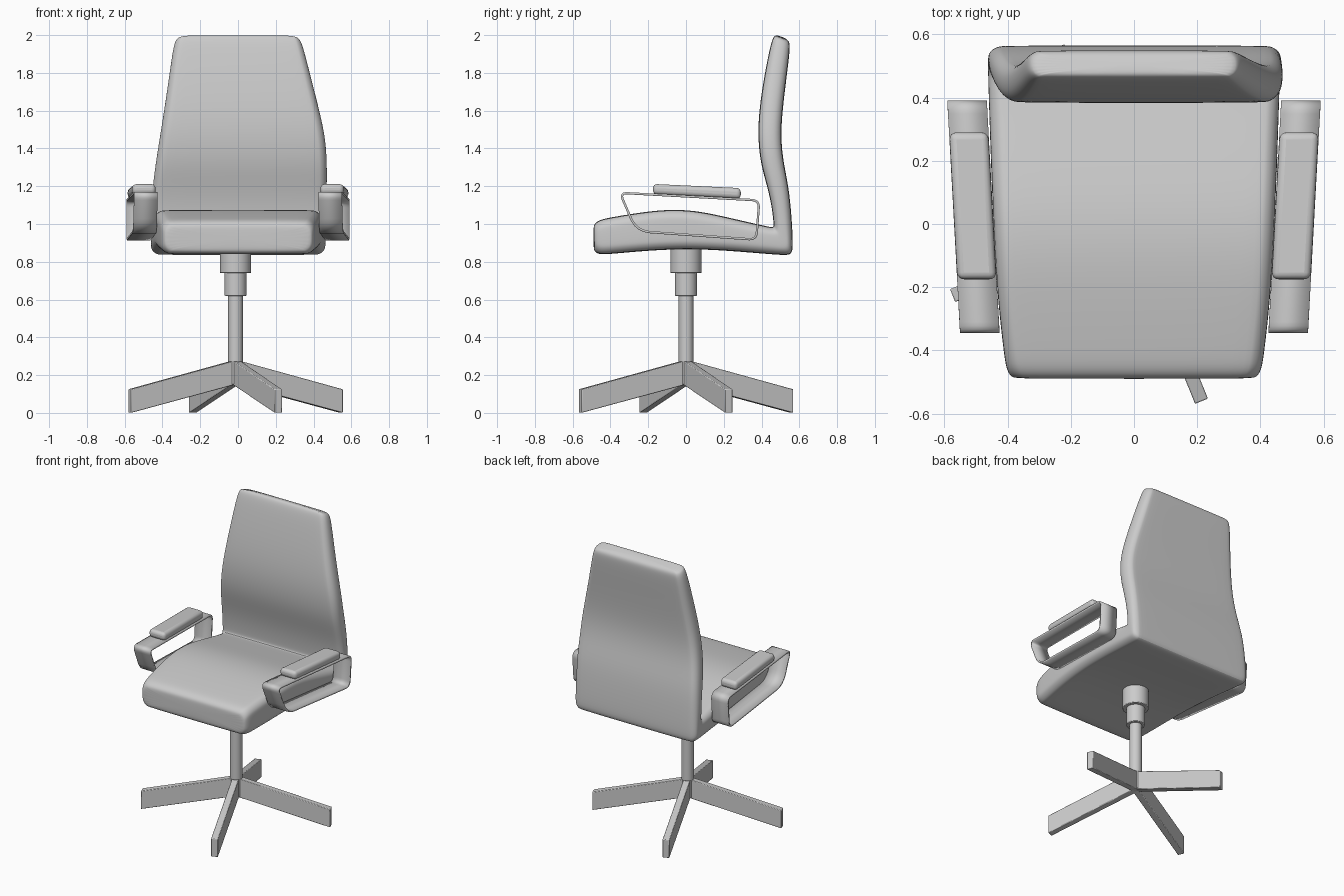
import bpy, bmesh, math
from mathutils import Vector

if "Cube" in bpy.data.objects:
    bpy.data.objects.remove(bpy.data.objects["Cube"])

CX = -0.013  # pedestal axis


def make(name, verts, faces, recalc=True):
    me = bpy.data.meshes.new(name)
    me.from_pydata([tuple(v) for v in verts], [], faces)
    bm = bmesh.new()
    bm.from_mesh(me)
    bmesh.ops.recalc_face_normals(bm, faces=bm.faces)
    bm.to_mesh(me)
    bm.free()
    ob = bpy.data.objects.new(name, me)
    bpy.context.collection.objects.link(ob)
    return ob


def smooth(ob, angle=35):
    bpy.ops.object.select_all(action='DESELECT')
    ob.select_set(True)
    bpy.context.view_layer.objects.active = ob
    bpy.ops.object.shade_smooth_by_angle(angle=math.radians(angle))


def bevel(ob, width, segments):
    m = ob.modifiers.new("bevel", 'BEVEL')
    m.width, m.segments, m.limit_method = width, segments, 'ANGLE'


def mirror(ob):
    m = ob.modifiers.new("mirror", 'MIRROR')
    m.use_axis[0] = True


def loft(name, rings):
    n = len(rings[0])
    faces = [[k * n + i, k * n + (i + 1) % n, (k + 1) * n + (i + 1) % n, (k + 1) * n + i]
             for k in range(len(rings) - 1) for i in range(n)]
    faces += [list(range(n)), list(range((len(rings) - 1) * n, len(rings) * n))]
    return make(name, [p for r in rings for p in r], faces)


# Seat and back shell: stations of inner y,z / outer y,z / left and right x
stations = [
    (-.49, .975, -.49, .87, -.37, .37), (-.487, 1.0, -.482, .85, -.39, .39),
    (-.46, 1.022, -.455, .838, -.405, .405), (-.40, 1.035, -.40, .841, -.413, .413),
    (-.25, 1.06, -.25, .855, -.43, .43), (-.1, 1.078, -.1, .865, -.44, .44),
    (.05, 1.072, .05, .867, -.447, .447), (.2, 1.04, .2, .86, -.453, .453),
    (.35, 1.005, .35, .848, -.458, .458), (.44, .985, .51, .835, -.462, .462),
    (.463, .982, .562, .835, -.462, .464), (.465, 1.0, .567, .89, -.462, .465),
    (.453, 1.1, .56, 1.03, -.46, .467), (.43, 1.2, .545, 1.19, -.452, .47),
    (.395, 1.32, .515, 1.33, -.435, .471), (.381, 1.45, .503, 1.45, -.415, .463),
    (.385, 1.58, .508, 1.57, -.395, .437), (.405, 1.73, .524, 1.71, -.373, .40),
    (.433, 1.88, .543, 1.86, -.352, .362), (.45, 1.955, .55, 1.93, -.34, .342),
    (.462, 1.99, .549, 1.962, -.328, .328), (.478, 2.003, .532, 1.982, -.305, .305)]


def section(yi, zi, yo, zo, xl, xr):
    inner, outer = Vector((0, yi, zi)), Vector((0, yo, zo))
    mid, axis = (inner + outer) / 2, (inner - outer).normalized()
    cx, hw, ht = (xl + xr) / 2, (xr - xl) / 2, (inner - outer).length / 2
    r = min(.055, ht * .85)
    pts = []
    for q, (sx, st) in enumerate([(1, 1), (-1, 1), (-1, -1), (1, -1)]):
        for k in range(5):
            a = (q + k / 4) * math.pi / 2
            p = mid + axis * (st * (ht - r) + r * math.sin(a))
            p.x = cx + sx * (hw - r) + r * math.cos(a)
            pts.append(p)
    return pts


shell = loft("seat_and_back", [section(*s) for s in stations])
m = shell.modifiers.new("subdivision", 'SUBSURF')
m.levels = m.render_levels = 2
smooth(shell, 80)


# Armrest bands: rounded loop swept across x, toed in towards the front
def arm_x(y):
    return .507 + .055 * y


corners = [Vector(c) for c in [(-.35, 1.165), (.388, 1.125), (.372, .917), (-.262, .962)]]
path = []
for i, c in enumerate(corners):
    r = .075 if i == 3 else .04
    a = c + (corners[i - 1] - c).normalized() * r
    b = c + (corners[(i + 1) % 4] - c).normalized() * r
    for k in range(7):
        t = k / 6
        path.append(a * (1 - t) ** 2 + c * 2 * t * (1 - t) + b * t * t)
n = len(path)
verts = [(arm_x(p.x) + s * .0625, p.x, p.y) for s in (-1, 1) for p in path]
band = make("armrest_band", verts, [[i, (i + 1) % n, n + (i + 1) % n, n + i] for i in range(n)])
m = band.modifiers.new("thickness", 'SOLIDIFY')
m.thickness, m.offset = .012, 0
mirror(band)
smooth(band)

# Armrest pads
pad = loft("armrest_pad", [
    [(arm_x(y) + sx * .062, y, z) for sx, z in ((-1, lo), (1, lo), (1, hi), (-1, hi))]
    for y, lo, hi in ((-.175, 1.157, 1.212), (.29, 1.133, 1.19))])
bevel(pad, .022, 4)
mirror(pad)
smooth(pad)


# Pedestal
def cylinder(name, r, z0, z1):
    ob = loft(name, [[(CX + r * math.cos(a), r * math.sin(a), z)
                      for a in (math.tau * i / 40 for i in range(40))] for z in (z0, z1)])
    bevel(ob, .004, 2)
    smooth(ob)


cylinder("swivel_housing", .082, .74, .90)
cylinder("column_sleeve", .058, .62, .745)
cylinder("column", .039, .27, .63)
cylinder("base_hub", .037, .15, .28)

# Four sloping base legs
for i in range(4):
    leg = loft("base_leg_%d" % (i + 1), [
        [(x, s * .022, z) for s, z in ((-1, lo), (1, lo), (1, hi), (-1, hi))]
        for x, lo, hi in ((0, .152, .28), (.605, 0, .125))])
    leg.location.x = CX
    leg.rotation_euler.z = math.radians(22 + 90 * i)
    bevel(leg, .004, 2)
    smooth(leg)
